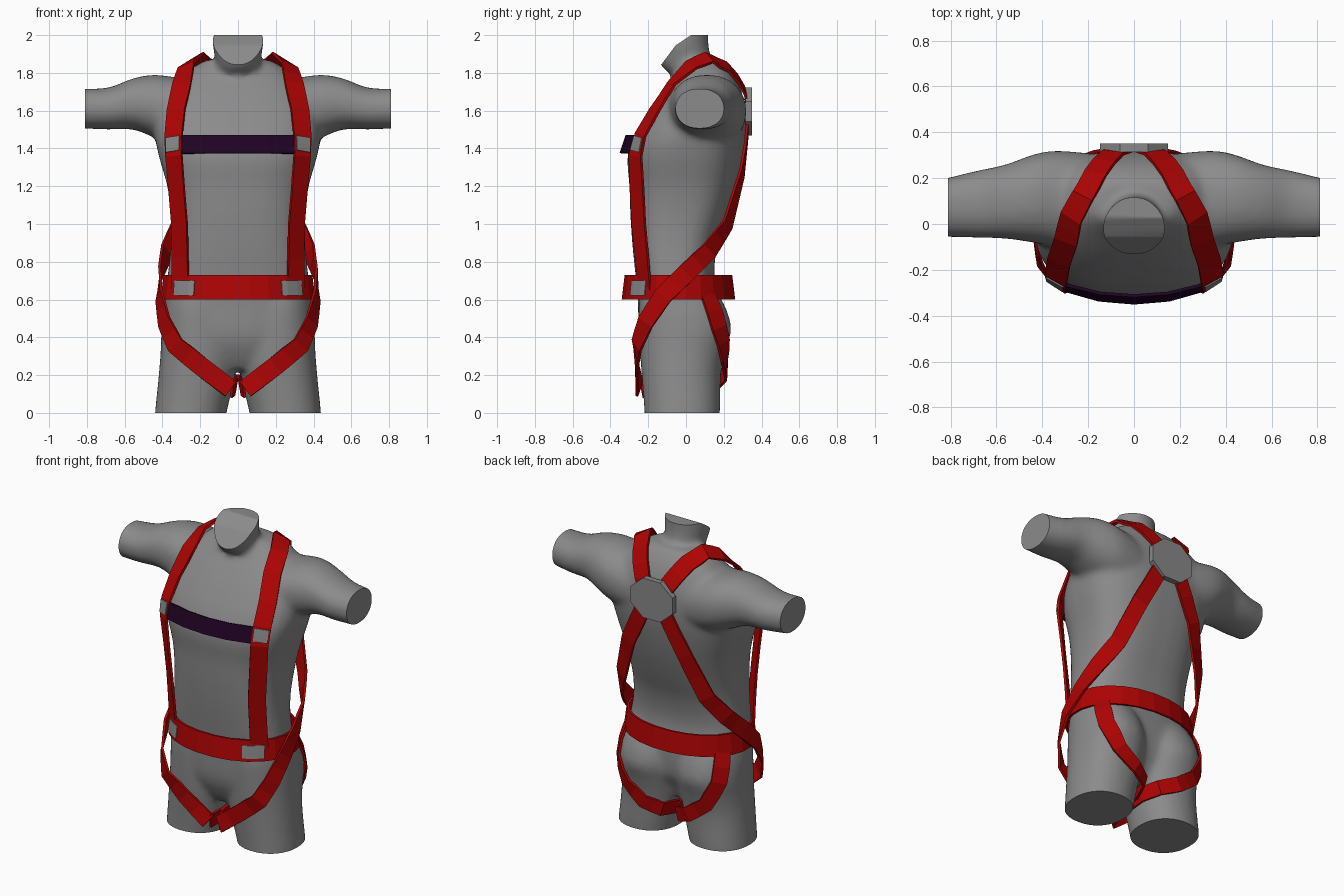
import bpy, bmesh, math
from mathutils import Vector
from mathutils.bvhtree import BVHTree

cube = bpy.data.objects.get("Cube")
if cube:
    bpy.data.objects.remove(cube, do_unlink=True)


def material(name, color):
    mat = bpy.data.materials.new(name)
    mat.use_nodes = True
    mat.diffuse_color = (*color, 1)
    mat.node_tree.nodes["Principled BSDF"].inputs["Base Color"].default_value = (*color, 1)
    return mat


BODY = material("body grey", (0.26, 0.26, 0.26))
METAL = material("buckle grey", (0.25, 0.25, 0.25))
RED = material("webbing red", (0.42, 0.001, 0.001))
DARK = material("chest strap purple", (0.014, 0.001, 0.017))


def make_object(name, bm, mat):
    bmesh.ops.recalc_face_normals(bm, faces=bm.faces)
    mesh = bpy.data.meshes.new(name)
    bm.to_mesh(mesh)
    bm.free()
    mesh.materials.append(mat)
    obj = bpy.data.objects.new(name, mesh)
    bpy.context.collection.objects.link(obj)
    return obj


def spline(points, steps):
    """Catmull-Rom samples through tuples of any length."""
    out, last = [], len(points) - 1
    for i in range(last):
        a, b, c, d = (points[min(max(j, 0), last)] for j in range(i - 1, i + 3))
        for k in range(steps):
            t = k / steps
            out.append([q + t / 2 * (r - p + t * (2 * p - 5 * q + 4 * r - s + t * (3 * (q - r) + s - p)))
                        for p, q, r, s in zip(a, b, c, d)])
    return out + [list(points[last])]


def bridge(bm, rings, closed=False):
    count = len(rings[0])
    pairs = list(zip(rings, rings[1:]))
    if closed:
        pairs.append((rings[-1], rings[0]))
    else:
        bm.faces.new(rings[0])
        bm.faces.new(rings[-1])
    for low, high in pairs:
        for i in range(count):
            j = (i + 1) % count
            bm.faces.new((low[i], low[j], high[j], high[i]))


def oval(u0, u1, v0, v1, power, sides=32):
    for i in range(sides):
        a = 2 * math.pi * (i + 0.5) / sides
        c, s = math.cos(a), math.sin(a)
        yield ((u0 + u1) / 2 + (u1 - u0) / 2 * math.copysign(abs(c) ** (2 / power), c),
               (v0 + v1) / 2 + (v1 - v0) / 2 * math.copysign(abs(s) ** (2 / power), s))


def loft(bm, sections, place, power=2.2):
    """Sections are (position, u min, u max, v min, v max)."""
    bridge(bm, [[bm.verts.new(place(t, u, v)) for u, v in oval(*box, power)]
                for t, *box in spline(sections, 4)])


def upright(t, u, v):
    return (u, v, t)


# Body volumes: torso, neck, arms and thighs
bm = bmesh.new()
torso = [(0.23, 0.1, -0.17, 0.09), (0.32, 0.25, -0.22, 0.13), (0.42, 0.36, -0.25, 0.17),
         (0.6, 0.385, -0.255, 0.17), (0.75, 0.37, -0.27, 0.15), (0.9, 0.355, -0.285, 0.17),
         (1.05, 0.355, -0.295, 0.22), (1.2, 0.375, -0.3, 0.265), (1.36, 0.42, -0.31, 0.3),
         (1.48, 0.44, -0.27, 0.315), (1.6, 0.42, -0.2, 0.315), (1.7, 0.37, -0.13, 0.295),
         (1.8, 0.28, -0.05, 0.25), (1.87, 0.17, 0, 0.19)]
loft(bm, [(z, -w, w, f, b) for z, w, f, b in torso], upright, 2.7)
neck = [(1.68, 0.17, -0.02, 0.22), (1.78, 0.13, -0.07, 0.18), (1.84, 0.115, -0.135, 0.145),
        (1.95, 0.135, -0.17, 0.12), (2.08, 0.14, -0.2, 0.12)]
loft(bm, [(z, -w, w, f, b) for z, w, f, b in neck], upright, 2)
arm = [(0.2, 1.38, 1.76, -0.14, 0.31), (0.35, 1.42, 1.78, -0.1, 0.32), (0.45, 1.46, 1.79, -0.08, 0.3),
       (0.56, 1.5, 1.77, -0.065, 0.26), (0.7, 1.5, 1.72, -0.06, 0.23), (0.9, 1.51, 1.72, -0.055, 0.18)]
thigh = [(-0.1, 0.08, 0.445, -0.22, 0.17), (0, 0.06, 0.44, -0.22, 0.18), (0.2, 0.015, 0.42, -0.235, 0.185),
         (0.33, 0, 0.41, -0.245, 0.21), (0.45, 0.005, 0.405, -0.25, 0.24), (0.58, 0.03, 0.39, -0.25, 0.2),
         (0.7, 0.08, 0.35, -0.23, 0.12)]
for side in (1, -1):
    loft(bm, arm, lambda t, u, v: (side * t, v, u))
    loft(bm, thigh, lambda t, u, v: (side * u, v, t))

# Fuse the volumes, soften the joins, then cut the flat ends
rough = make_object("rough_body", bm, BODY)
fuse = rough.modifiers.new("fuse", 'REMESH')
fuse.mode = 'VOXEL'
fuse.voxel_size = 0.018
soften = rough.modifiers.new("soften", 'SMOOTH')
soften.iterations = 10
bm = bmesh.new()
bm.from_object(rough, bpy.context.evaluated_depsgraph_get())
bpy.data.objects.remove(rough, do_unlink=True)
cuts = [((0, 0, 0), (0, 0, -1)), ((0.81, 0, 0), (1, 0, 0)), ((-0.81, 0, 0), (-1, 0, 0)),
        ((0, -0.13, 1.845), (0, -0.8, 0.6)), ((0, -0.07, 1.935), (0, -0.56, 0.83)),
        ((0, 0, 2), (0, 0, 1))]
for point, normal in cuts:
    # The slanted cuts only touch the neck
    geom = [*bm.verts, *bm.edges, *bm.faces]
    if normal[1]:
        faces = [f for f in bm.faces if f.calc_center_median().z > 1.8]
        geom = list({e for f in faces for e in (*f.verts, *f.edges, f)})
    cut = bmesh.ops.bisect_plane(bm, geom=geom, plane_co=point, plane_no=normal, clear_outer=True)
    edges = [e for e in cut["geom_cut"] if isinstance(e, bmesh.types.BMEdge) and e.is_boundary]
    bmesh.ops.holes_fill(bm, edges=edges, sides=0)
body_tree = BVHTree.FromBMesh(bm)
body = make_object("body", bm, BODY)
bpy.context.view_layer.objects.active = body
body.select_set(True)
bpy.ops.object.shade_smooth_by_angle(angle=math.radians(40))
body.select_set(False)


def strap(name, path, width, mat, tree=body_tree, gap=0.008, thick=0.014, lift=0, steps=2):
    """Flat band along a path, lying outside the surface in tree."""
    path = [Vector(p) for p in path]
    points = [a.lerp(b, k / steps) for a, b in zip(path, path[1:]) for k in range(steps)] + [path[-1]]
    last = len(points) - 1
    raw = [tree.find_nearest(p)[1] for p in points]
    bm, rings = bmesh.new(), []
    for i, p in enumerate(points):
        before, after = max(i - 1, 0), min(i + 1, last)
        along = (points[after] - points[before]).normalized()
        out = raw[before] + 2 * raw[i] + raw[after]
        out = (out - along * out.dot(along)).normalized()
        across = along.cross(out) * width / 2
        low = []
        for q in (p - across, p + across):
            spot, normal = tree.find_nearest(q)[:2]
            low.append((spot + normal * gap if (q - spot).dot(normal) < gap else q) + out * lift)
        rings.append([bm.verts.new(v) for v in (low[0], low[1], low[1] + out * thick, low[0] + out * thick)])
    bridge(bm, rings)
    make_object(name, bm, mat)


# Waist belt: a slightly flared closed band
bm = bmesh.new()
loops = []
for z, grow in ((0.6, 0.008), (0.73, -0.008), (0.73, -0.022), (0.6, -0.006)):
    w = 0.405 + grow
    loops.append([bm.verts.new((x, y, z)) for x, y in
                  oval(-w, w, -0.335 - grow, 0.255 + grow, 2.1, 24)])
bridge(bm, loops, closed=True)
bmesh.ops.recalc_face_normals(bm, faces=bm.faces)
belt_tree = BVHTree.FromBMesh(bm)
make_object("waist_belt", bm, RED)

# Paired straps and their buckles
shoulder = [(0.3, -0.21, 0.65), (0.305, -0.245, 1), (0.335, -0.262, 1.36), (0.337, -0.235, 1.47),
            (0.325, -0.16, 1.6), (0.295, -0.07, 1.74), (0.27, 0.03, 1.835), (0.22, 0.12, 1.875),
            (0.165, 0.21, 1.82), (0.09, 0.305, 1.7), (0.05, 0.315, 1.63)]
back = [(0.06, 0.315, 1.55), (0.2, 0.29, 1.27), (0.3, 0.215, 1), (0.37, 0.12, 0.86), (0.405, 0, 0.74),
        (0.412, -0.12, 0.62), (0.385, -0.21, 0.48), (0.33, -0.255, 0.36), (0.2, -0.255, 0.25),
        (0.04, -0.24, 0.125)]
leg = [(0.04, -0.235, 0.125), (0.02, -0.15, 0.14), (0.02, 0.05, 0.16), (0.06, 0.16, 0.17),
       (0.16, 0.205, 0.21), (0.28, 0.2, 0.3), (0.34, 0.16, 0.45), (0.335, 0.11, 0.62)]
belt_spots = [(0.23, -0.288, 0.66), (0.285, -0.256, 0.66), (0.335, -0.212, 0.66)]
low, high = Vector(shoulder[2]), Vector(shoulder[3])
chest_spots = [low.lerp(high, 0.2), low.lerp(high, 0.9)]
for prefix, side in (("left_", 1), ("right_", -1)):
    def flip(path):
        return [(side * x, y, z) for x, y, z in path]
    strap(prefix + "shoulder_strap", flip(shoulder), 0.105, RED)
    strap(prefix + "back_strap", flip(back), 0.1, RED)
    strap(prefix + "leg_strap", flip(leg), 0.09, RED)
    strap(prefix + "chest_buckle", flip(chest_spots), 0.085, METAL, thick=0.006, lift=0.016)
    strap(prefix + "belt_buckle", flip(belt_spots), 0.08, METAL, belt_tree, 0.003, 0.005)

# Chest strap
strap("chest_strap", [(-0.3, -0.27, 1.42), (-0.15, -0.31, 1.42), (0, -0.322, 1.42),
                      (0.15, -0.31, 1.42), (0.3, -0.27, 1.42)], 0.1, DARK)

# Eight-sided plate where the straps cross the back
bm = bmesh.new()
rings = []
for y in (0.315, 0.35):
    ring = []
    for i in range(8):
        a = math.pi * (i + 0.5) / 4
        ring.append(bm.verts.new((0.16 * math.cos(a), y, 1.595 + 0.137 * math.sin(a))))
    rings.append(ring)
bridge(bm, rings)
make_object("back_plate", bm, METAL)
